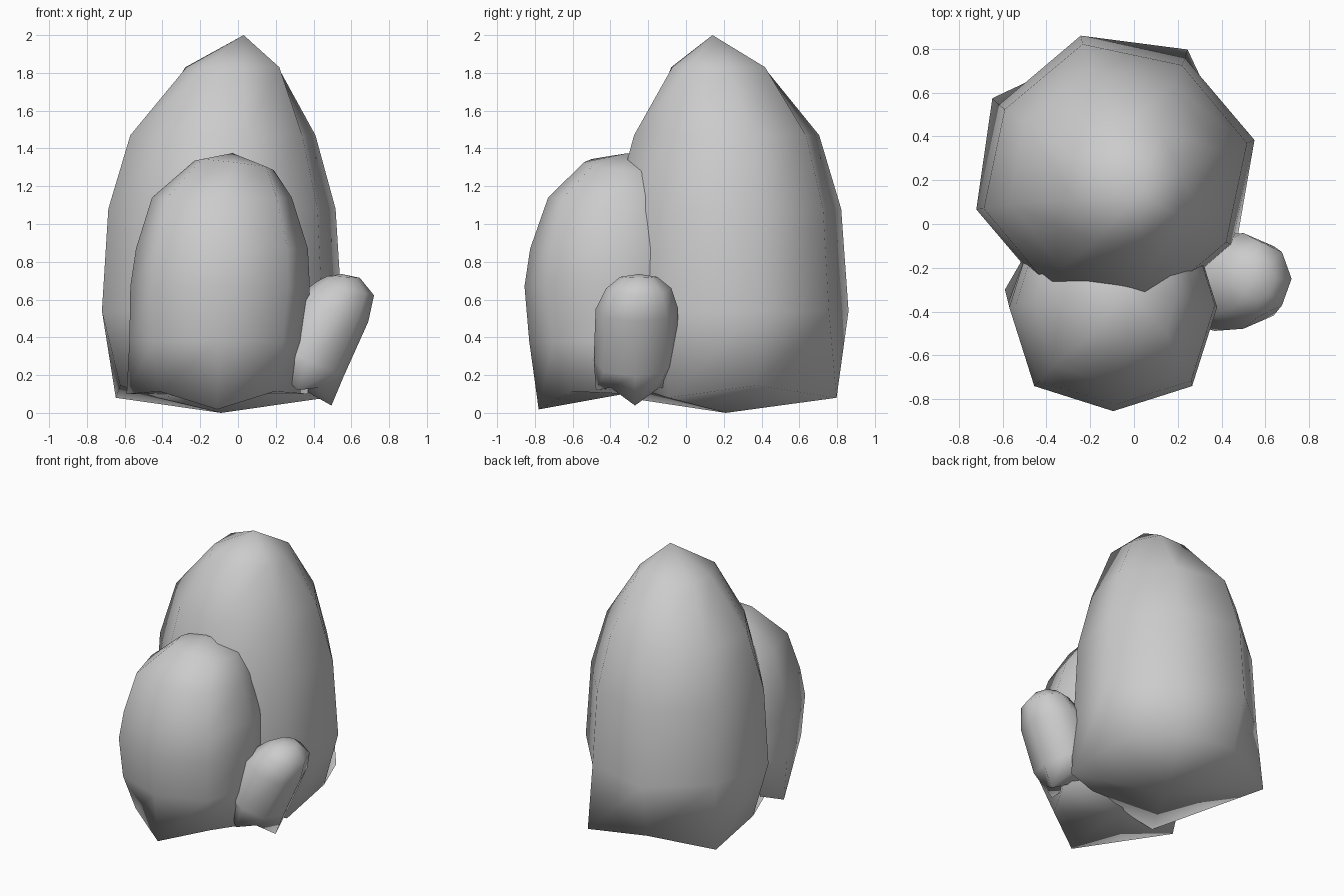
import bpy, bmesh
from math import cos, sin, radians

cube = bpy.data.objects.get("Cube")
if cube:
    bpy.data.objects.remove(cube, do_unlink=True)

# One stone colour
stone = bpy.data.materials.new("stone_grey")
stone.use_nodes = True
GREY = (0.6, 0.6, 0.6, 1)
stone.diffuse_color = GREY
stone.node_tree.nodes["Principled BSDF"].inputs["Base Color"].default_value = GREY


def boulder(name, turn, rings, bottom, top, depth=1.0):
    """Eight-sided lobe. Each ring: centre, corner radius, mid radius, slope x, slope y."""
    bm = bmesh.new()
    loops = []
    for (cx, cy, cz), corner, mid, slope_x, slope_y in rings:
        loop = []
        for k in range(8):
            r = mid if k % 2 else corner
            a = radians(turn + 45 * k)
            dx, dy = r * cos(a), r * sin(a) * depth
            # the midpoints of the square base sit a little higher than its corners
            lift = 0.065 if k % 2 and not loops else 0
            loop.append(bm.verts.new((cx + dx, cy + dy, cz + dx * slope_x + dy * slope_y + lift)))
        loops.append(loop)
    low, high = bm.verts.new(bottom), bm.verts.new(top)
    for k in range(8):
        n = (k + 1) % 8
        for a, b in zip(loops, loops[1:]):
            bm.faces.new((a[k], a[n], b[n], b[k]))
    # 2 x 2 quad caps around the bottom and top points
    for k in range(1, 8, 2):
        m, n = (k + 1) % 8, (k + 2) % 8
        bm.faces.new((low, loops[0][n], loops[0][m], loops[0][k]))
        bm.faces.new((high, loops[-1][k], loops[-1][m], loops[-1][n]))
    bmesh.ops.recalc_face_normals(bm, faces=bm.faces)
    mesh = bpy.data.meshes.new(name)
    bm.to_mesh(mesh)
    bm.free()
    mesh.materials.append(stone)
    mesh.shade_smooth()
    obj = bpy.data.objects.new(name, mesh)
    bpy.context.collection.objects.link(obj)
    return obj


# Tall rear stone
boulder("tall_stone", 59, [
    ((-0.09, 0.24, 0.08), 0.65, 0.55, 0, 0),
    ((-0.085, 0.225, 0.54), 0.62, 0.655, 0, 0),
    ((-0.085, 0.22, 1.08), 0.59, 0.62, 0, 0),
    ((-0.08, 0.215, 1.47), 0.49, 0.505, 0, 0),
    ((-0.03, 0.17, 1.83), 0.29, 0.25, 0, 0),
], (-0.09, 0.21, 0.0), (0.03, 0.14, 2.0))

# Medium front stone
boulder("front_stone", 0, [
    ((-0.11, -0.30, 0.10), 0.48, 0.43, 0, 0.17),
    ((-0.105, -0.36, 0.38), 0.47, 0.485, 0, 0),
    ((-0.095, -0.38, 0.67), 0.475, 0.51, 0, 0),
    ((-0.085, -0.37, 0.87), 0.455, 0.49, 0, 0),
    ((-0.085, -0.36, 1.14), 0.37, 0.41, 0, 0),
    ((-0.02, -0.33, 1.31), 0.21, 0.24, -0.12, -0.08),
], (-0.12, -0.33, 0.10), (-0.03, -0.31, 1.375))

# Small leaning side stone
boulder("small_stone", 0, [
    ((0.315, -0.27, 0.12), 0.18, 0.16, -0.45, 0),
    ((0.37, -0.27, 0.28), 0.19, 0.20, -0.45, 0),
    ((0.50, -0.26, 0.55), 0.19, 0.195, -0.35, 0),
    ((0.57, -0.25, 0.66), 0.15, 0.15, -0.25, 0),
    ((0.56, -0.25, 0.72), 0.085, 0.085, -0.06, 0),
], (0.315, -0.27, 0.14), (0.55, -0.25, 0.735), 1.15)
